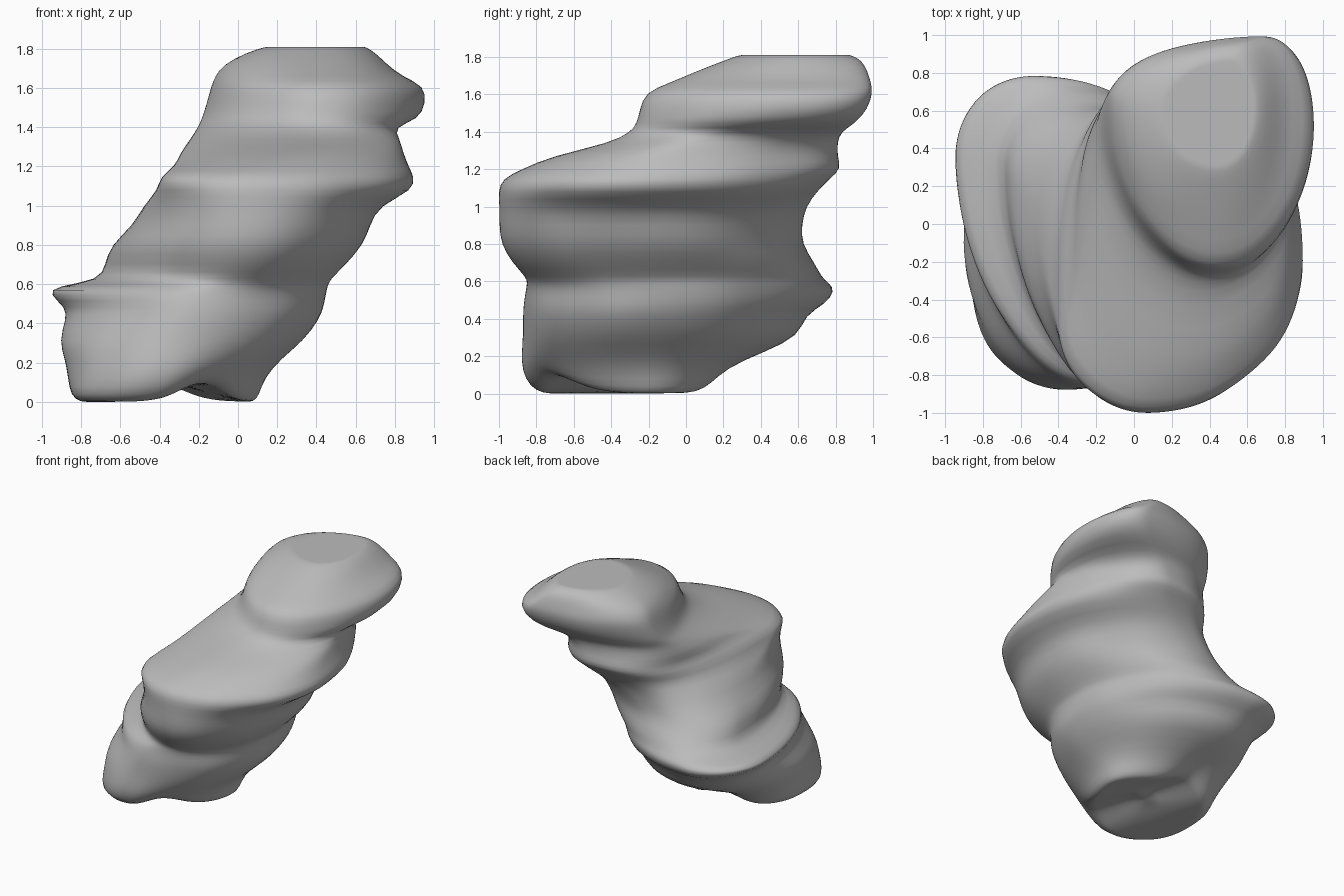
import bpy, bmesh, math
from mathutils import Vector, noise

SIDES = 56

# Outline of each layer: height, left, right, front and back limits
LAYERS = [
    (0.00, -.80, .08, -.77, .10), (0.03, -.85, .11, -.84, .15),
    (0.12, -.86, .14, -.88, .22), (0.22, -.88, .22, -.88, .42),
    (0.31, -.91, .33, -.87, .61), (0.42, -.88, .42, -.87, .63),
    (0.48, -.88, .44, -.87, .75), (0.55, -.97, .45, -.86, .80),
    (0.59, -.93, .46, -.85, .77), (0.62, -.70, .47, -.85, .73),
    (0.70, -.67, .55, -.93, .69), (0.80, -.65, .64, -.99, .62),
    (0.90, -.53, .68, -1.0, .62), (1.00, -.48, .72, -1.0, .64),
    (1.08, -.41, .90, -1.0, .70), (1.15, -.40, .90, -.98, .77),
    (1.20, -.32, .87, -.87, .83), (1.27, -.29, .84, -.72, .81),
    (1.34, -.24, .82, -.40, .81), (1.40, -.20, .79, -.30, .83),
    (1.44, -.18, .92, -.27, .90), (1.52, -.16, .95, -.25, .97),
    (1.61, -.14, .95, -.22, 1.0), (1.66, -.12, .83, -.09, .99),
    (1.72, -.08, .76, .05, .97), (1.78, .04, .70, .21, .94),
    (1.81, .14, .65, .29, .88),
]

# Where each limit is reached: height, y of left, x of front, y of right, x of back
TURNS = [
    (0.00, -.33, -.40, -.20, -.36), (0.30, -.15, -.30, -.25, -.35),
    (0.56, .38, -.20, -.15, -.55), (0.64, .30, .00, -.18, -.30),
    (0.80, .22, .04, -.20, -.15), (1.00, -.15, .08, -.20, .10),
    (1.10, -.55, .08, -.20, .28), (1.16, -.60, .08, -.18, .30),
    (1.26, .05, .22, -.10, .33), (1.38, .40, .38, .10, .36),
    (1.46, .60, .42, .52, .65), (1.62, .65, .42, .55, .68),
    (1.82, .60, .42, .60, .50),
]

# Squareness of the quarters: height, front left, front right, back right, back left
SQUARE = [
    (0.00, 2.4, 1.7, 2.0, 2.3), (0.15, 2.1, 1.8, 2.0, 2.2),
    (0.30, 1.95, 2.0, 2.0, 2.1), (0.56, 1.8, 2.1, 2.0, 2.1),
    (0.80, 2.0, 2.0, 2.0, 2.3), (1.15, 2.1, 2.0, 1.9, 3.0),
    (1.36, 2.0, 2.0, 1.9, 2.4), (1.48, 1.8, 2.0, 2.5, 2.0),
    (1.82, 2.0, 2.1, 2.2, 2.0),
]


def sample(table, z):
    """Interpolate a table of values by height."""
    for low, high in zip(table, table[1:]):
        if z <= high[0]:
            t = (z - low[0]) / (high[0] - low[0])
            return [a + (b - a) * t for a, b in zip(low[1:], high[1:])]
    return table[-1][1:]


def outline(layer):
    """Join four quarter ovals into one lopsided ring."""
    z, left, right, front, back = layer
    y_left, x_front, y_right, x_back = sample(TURNS, z)
    front_left, front_right, back_right, back_left = sample(SQUARE, z)
    ring = []
    for i in range(SIDES):
        a = math.tau * i / SIDES
        c, s = math.cos(a), math.sin(a)
        x_mid, y_limit = (x_back, back) if s >= 0 else (x_front, front)
        y_mid, x_limit = (y_right, right) if c >= 0 else (y_left, left)
        if s >= 0:
            power = back_right if c >= 0 else back_left
        else:
            power = front_right if c >= 0 else front_left
        x = x_mid + (x_limit - x_mid) * abs(c) ** (2 / power)
        y = y_mid + (y_limit - y_mid) * abs(s) ** (2 / power)
        ring.append(Vector((x, y, z)))
    return ring


def roughen(p):
    """Push the surface in and out a little, and arch the underside."""
    n = noise.noise(Vector((p.x * 3, p.y * 3, p.z * 5)))
    p.x += 0.012 * n
    p.y += 0.012 * noise.noise(Vector((p.y * 3, p.z * 5, p.x * 3)))
    if p.z < 0.2:
        across = p.x + 0.28 + 0.3 * (p.y + 0.35)
        p.z += (0.2 - p.z) * 0.48 * math.exp(-(across / 0.18) ** 2)
    return p


def shrink(ring, factor):
    centre = sum(ring, Vector()) / len(ring)
    return [centre + (p - centre) * factor for p in ring]


# Stacked layers, with concentric rings closing both ends
rings = [outline(layer) for layer in LAYERS]
caps = (0.93, 0.75, 0.5, 0.25)
rings = ([shrink(rings[0], f) for f in reversed(caps)] + rings
         + [shrink(rings[-1], f) for f in caps])

bm = bmesh.new()
loops = [[bm.verts.new(roughen(p.copy())) for p in ring] for ring in rings]
for low, high in zip(loops, loops[1:]):
    for i in range(SIDES):
        j = (i + 1) % SIDES
        bm.faces.new((low[i], low[j], high[j], high[i]))
bm.faces.new(list(reversed(loops[0])))
bm.faces.new(loops[-1])
bmesh.ops.recalc_face_normals(bm, faces=bm.faces)

cube = bpy.data.objects.get("Cube")
if cube:
    bpy.data.objects.remove(cube, do_unlink=True)

mesh = bpy.data.meshes.new("layered_rock")
bm.to_mesh(mesh)
bm.free()
rock = bpy.data.objects.new("layered_rock", mesh)
bpy.context.collection.objects.link(rock)

# Stone colour
stone = bpy.data.materials.new("stone_grey")
stone.use_nodes = True
grey = (0.5, 0.5, 0.5, 1)
stone.diffuse_color = grey
bsdf = stone.node_tree.nodes["Principled BSDF"]
bsdf.inputs["Base Color"].default_value = grey
bsdf.inputs["Roughness"].default_value = 0.9
mesh.materials.append(stone)

# Rounded, weathered surface
smooth = rock.modifiers.new("weathering", 'SUBSURF')
smooth.levels = smooth.render_levels = 1
for face in mesh.polygons:
    face.use_smooth = True
